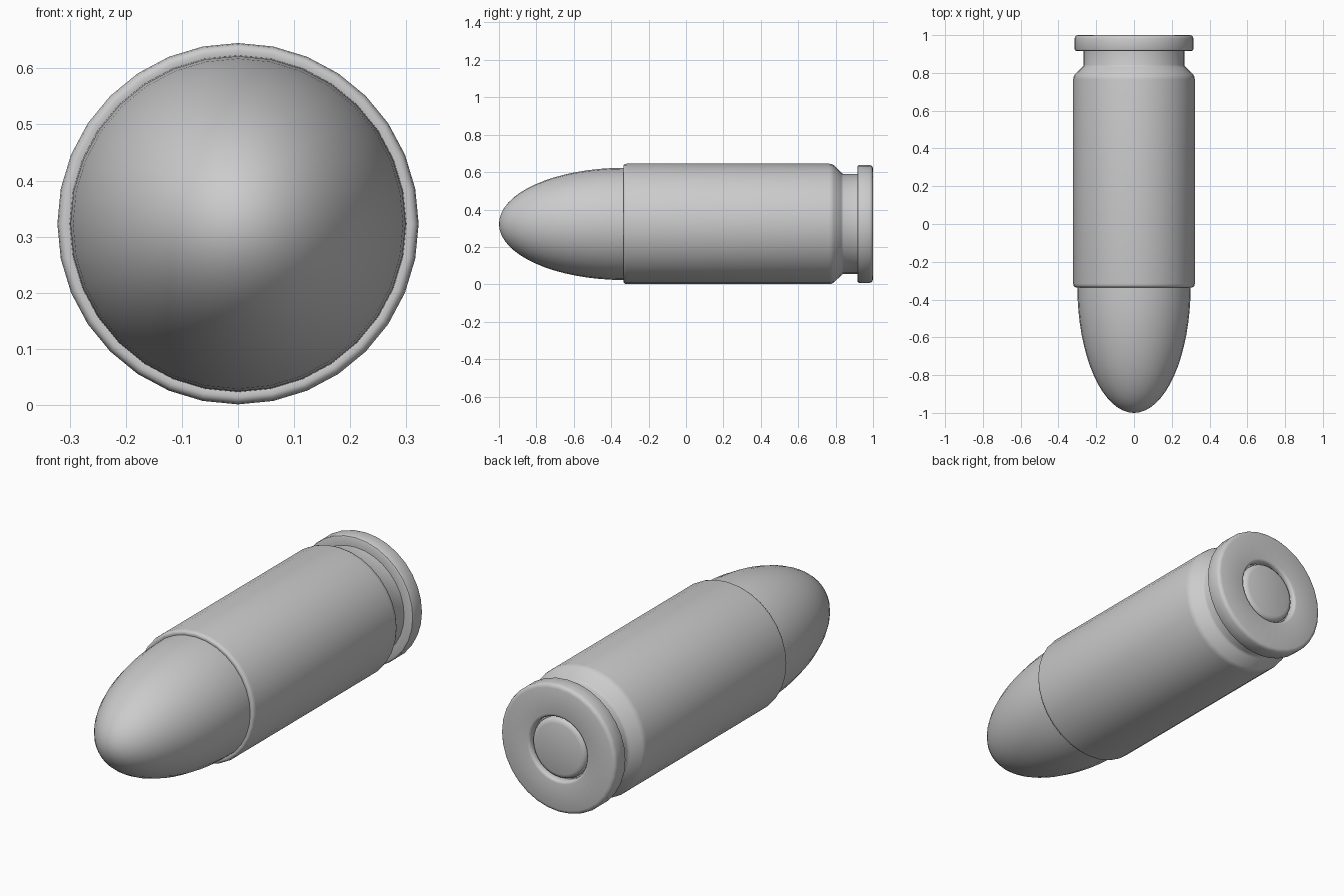
import bpy, bmesh, math

if "Cube" in bpy.data.objects:
    bpy.data.objects.remove(bpy.data.objects["Cube"])

SIDES = 32
CENTRE_Z = 0.323


def lathe(name, profile):
    """Revolve (radius, y) points around the long axis; zero radius closes a pole."""
    bm = bmesh.new()
    rings = []
    for r, y in profile:
        if r == 0:
            rings.append([bm.verts.new((0, y, 0))] * SIDES)
        else:
            rings.append([bm.verts.new((r * math.sin(2 * math.pi * i / SIDES), y,
                                        r * math.cos(2 * math.pi * i / SIDES)))
                          for i in range(SIDES)])
    for a, b in zip(rings, rings[1:]):
        for i in range(SIDES):
            j = (i + 1) % SIDES
            bm.faces.new(list(dict.fromkeys((a[i], a[j], b[j], b[i]))))
    bmesh.ops.recalc_face_normals(bm, faces=bm.faces)
    mesh = bpy.data.meshes.new(name)
    bm.to_mesh(mesh)
    bm.free()
    ob = bpy.data.objects.new(name, mesh)
    bpy.context.collection.objects.link(ob)
    ob.location.z = CENTRE_Z
    bpy.ops.object.select_all(action='DESELECT')
    ob.select_set(True)
    bpy.context.view_layer.objects.active = ob
    bpy.ops.object.shade_smooth_by_angle(angle=math.radians(40))
    return ob


# Rounded nose: half an ellipse, running into the case mouth
STEPS = 16
nose = [(0, -1.0)]
for k in range(1, STEPS + 1):
    t = k / STEPS * math.pi / 2
    nose.append((0.30 * math.sin(t), -0.33 - 0.67 * math.cos(t)))
lathe("nose", nose + [(0.30, -0.31)])

# Case: mouth, body, shoulder, extractor groove, rim, and primer pocket
lathe("case", [
    (0.298, -0.315), (0.300, -0.333), (0.309, -0.335), (0.316, -0.332),
    (0.320, -0.326), (0.322, -0.315),
    (0.322, 0.765), (0.320, 0.778), (0.314, 0.790),
    (0.276, 0.829), (0.270, 0.834), (0.267, 0.842),
    (0.267, 0.916),
    (0.305, 0.916), (0.312, 0.919), (0.315, 0.926),
    (0.315, 0.982), (0.312, 0.991), (0.306, 0.997), (0.296, 1.0),
    (0.170, 1.0), (0.162, 0.998), (0.157, 0.992), (0.155, 0.984),
    (0.155, 0.965), (0, 0.965),
])

# Primer: slightly domed-edge disc set in the pocket
lathe("primer", [
    (0.148, 0.962), (0.148, 0.976), (0.144, 0.986), (0.136, 0.993),
    (0.124, 0.997), (0, 0.997),
])
